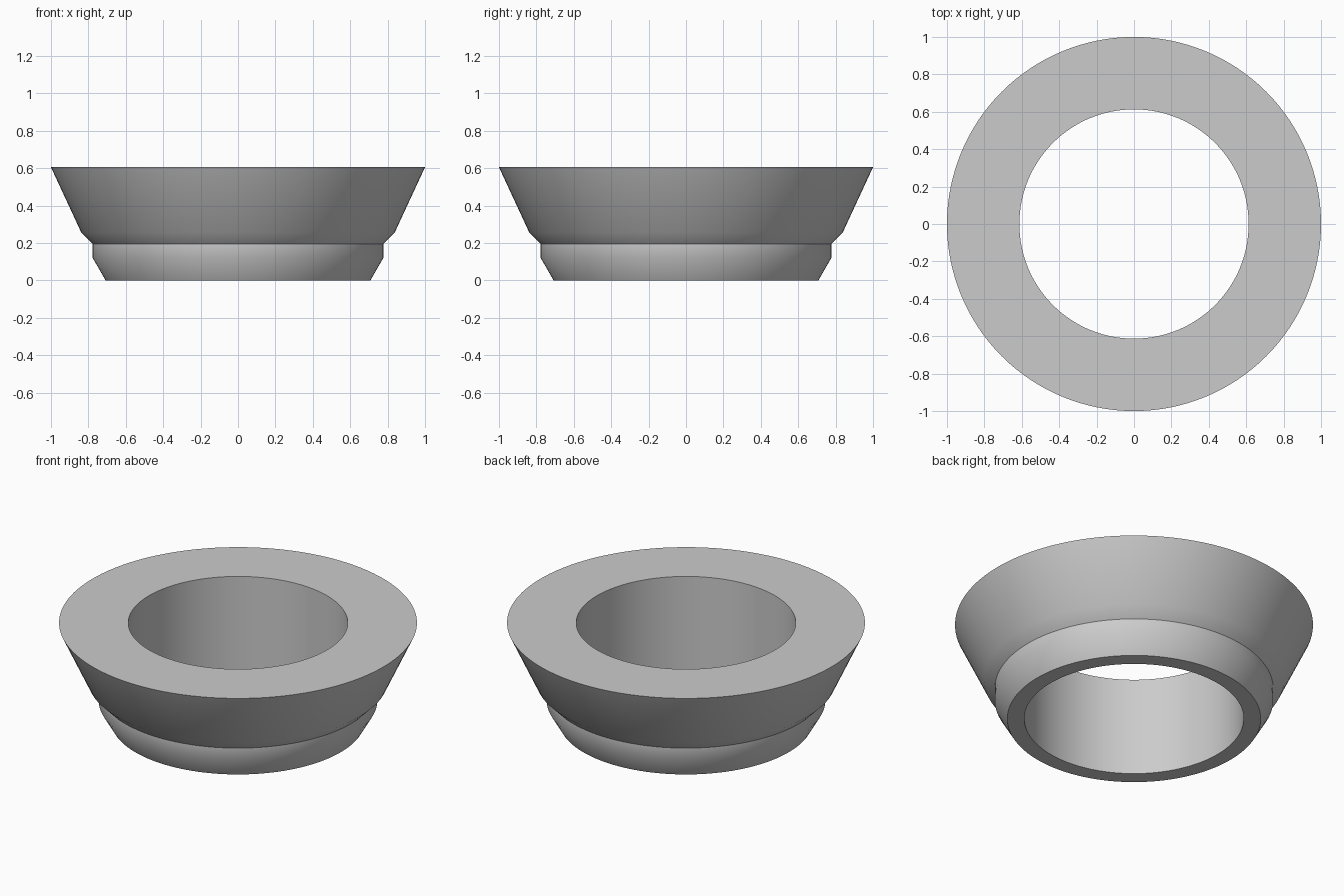
import bpy
import bmesh
import math

cube = bpy.data.objects.get("Cube")
if cube:
    bpy.data.objects.remove(cube, do_unlink=True)

SEGMENTS = 128

grey = bpy.data.materials.new("light_grey")
grey.use_nodes = True
colour = (0.6, 0.6, 0.6, 1)
grey.diffuse_color = colour
grey.node_tree.nodes["Principled BSDF"].inputs["Base Color"].default_value = colour

# Closed cross-section (radius, height): bore, chamfered foot, band, flared rim
profile = [(0.613, 0), (0.708, 0), (0.778, 0.122), (0.778, 0.195),
           (0.838, 0.256), (1, 0.605), (0.613, 0.605)]

# Revolve the cross-section about the vertical axis
bm = bmesh.new()
rings = []
for radius, height in profile:
    ring = []
    for i in range(SEGMENTS):
        a = math.tau * i / SEGMENTS
        ring.append(bm.verts.new((radius * math.cos(a), radius * math.sin(a), height)))
    rings.append(ring)
for k, low in enumerate(rings):
    high = rings[(k + 1) % len(rings)]
    for i in range(SEGMENTS):
        j = (i + 1) % SEGMENTS
        bm.faces.new((low[i], low[j], high[j], high[i]))
bmesh.ops.recalc_face_normals(bm, faces=bm.faces)

mesh = bpy.data.meshes.new("flared_ring")
bm.to_mesh(mesh)
bm.free()
mesh.materials.append(grey)
ring_object = bpy.data.objects.new("flared_ring", mesh)
bpy.context.collection.objects.link(ring_object)

# Smooth walls, crisp rims and crisp step above the band
bpy.ops.object.select_all(action='DESELECT')
ring_object.select_set(True)
bpy.context.view_layer.objects.active = ring_object
bpy.ops.object.shade_smooth_by_angle(angle=math.radians(35))
